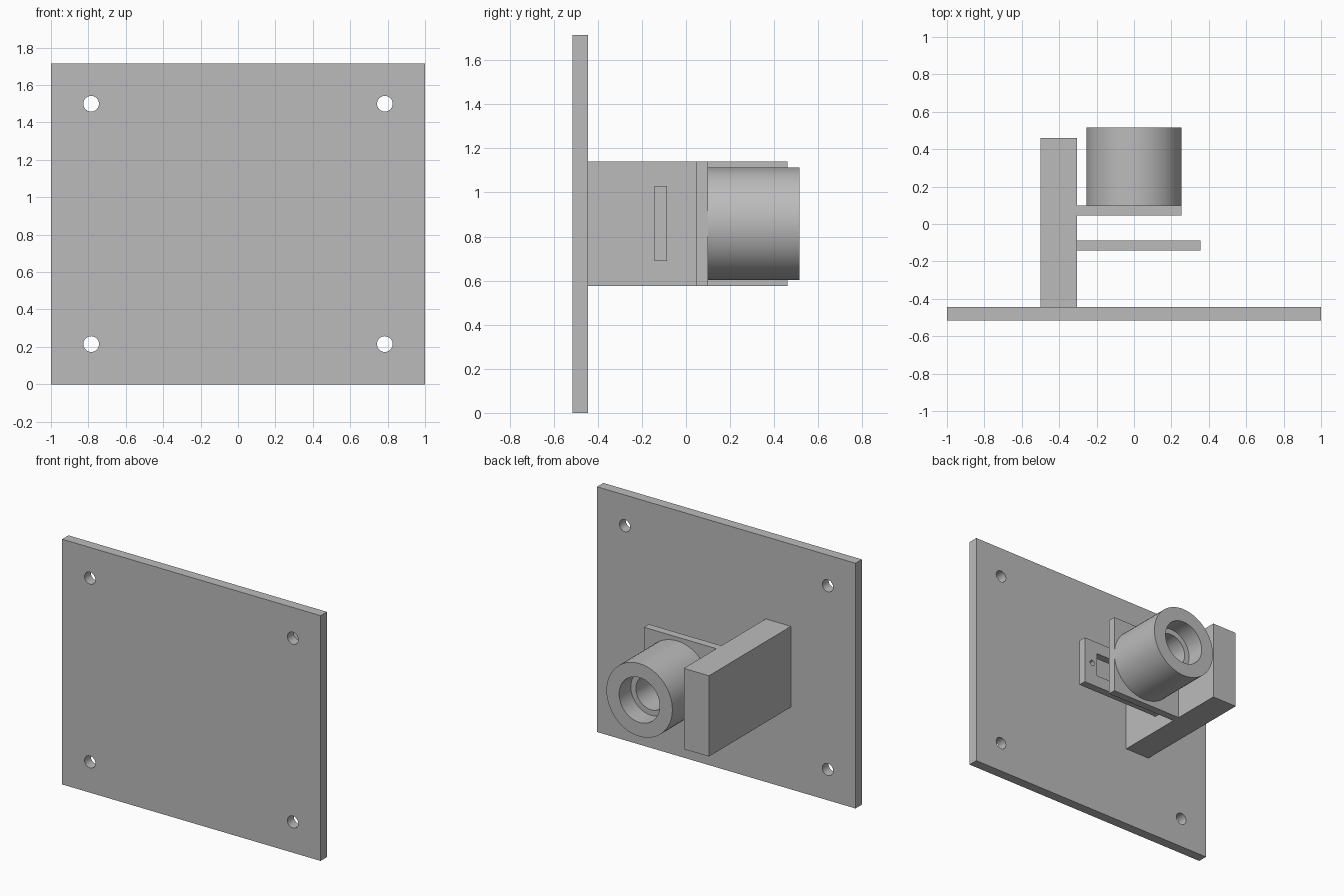
import bpy, bmesh, math
from mathutils import Matrix

cube = bpy.data.objects.get("Cube")
if cube:
    bpy.data.objects.remove(cube, do_unlink=True)

GREY = bpy.data.materials.new("plain grey")
GREY.use_nodes = True
GREY.diffuse_color = (0.5, 0.5, 0.5, 1)
GREY.node_tree.nodes["Principled BSDF"].inputs["Base Color"].default_value = (0.5, 0.5, 0.5, 1)


def finish(name, bm):
    bmesh.ops.recalc_face_normals(bm, faces=bm.faces)
    mesh = bpy.data.meshes.new(name)
    bm.to_mesh(mesh)
    bm.free()
    mesh.materials.append(GREY)
    obj = bpy.data.objects.new(name, mesh)
    bpy.context.collection.objects.link(obj)
    return obj


def box(name, x, y, z):
    """Box from (min, max) ranges."""
    bm = bmesh.new()
    bmesh.ops.create_cube(bm, size=1)
    for v in bm.verts:
        v.co = [r[0] if c < 0 else r[1] for c, r in zip(v.co, (x, y, z))]
    return finish(name, bm)


def rod(name, x, z, radius, y, sides=48):
    """Cylinder along y."""
    bm = bmesh.new()
    place = Matrix.Translation((x, sum(y) / 2, z)) @ Matrix.Rotation(math.pi / 2, 4, "X")
    bmesh.ops.create_cone(bm, cap_ends=True, segments=sides, radius1=radius,
                          radius2=radius, depth=y[1] - y[0], matrix=place)
    return finish(name, bm)


def cut(target, cutter):
    cutter.hide_render = True
    cutter.hide_set(True)
    mod = target.modifiers.new("cut", "BOOLEAN")
    mod.operation = "DIFFERENCE"
    mod.solver = "EXACT"
    mod.object = cutter


def smooth(obj):
    bpy.ops.object.select_all(action="DESELECT")
    obj.select_set(True)
    bpy.context.view_layer.objects.active = obj
    bpy.ops.object.shade_smooth_by_angle(angle=math.radians(30))


AXIS_Z = 0.858
HEIGHT = (0.575, 1.14)

# Large mounting plate with four corner holes
plate = box("mounting_plate", (-1, 1), (-0.515, -0.445), (0, 1.715))
for x in (-0.785, 0.785):
    for z in (0.215, 1.5):
        cut(plate, rod("corner_hole_cutter", x, z, 0.042, (-0.6, -0.4), 32))

# Side arm standing out from the plate
box("side_arm", (-0.5, -0.305), (-0.445, 0.46), HEIGHT)

# Bracket that carries the tube
bracket = box("tube_bracket", (-0.305, 0.255), (0.045, 0.1), HEIGHT)
cut(bracket, rod("bracket_bore_cutter", 0, AXIS_Z, 0.118, (0, 0.2)))

# Thin board with a window and a small screw hole
board = box("sensor_board", (-0.305, 0.355), (-0.142, -0.087), (0.69, 1.03))
cut(board, box("window_cutter", (-0.25, 0.25), (-0.2, 0), (0.775, 0.945)))
cut(board, rod("screw_hole_cutter", 0.29, AXIS_Z, 0.02, (-0.2, 0), 24))

# Stepped tube, lathed around the y axis
profile = [(0.118, 0.1), (0.255, 0.1), (0.255, 0.515),
           (0.157, 0.515), (0.157, 0.385), (0.118, 0.385)]
bm = bmesh.new()
verts = [bm.verts.new((r, y, AXIS_Z)) for r, y in profile]
edges = [bm.edges.new((a, b)) for a, b in zip(verts, verts[1:] + verts[:1])]
bmesh.ops.spin(bm, geom=verts + edges, cent=(0, 0, AXIS_Z), axis=(0, 1, 0),
               angle=math.tau, steps=64, use_merge=True)
bmesh.ops.remove_doubles(bm, verts=bm.verts, dist=0.0001)
smooth(finish("stepped_tube", bm))
